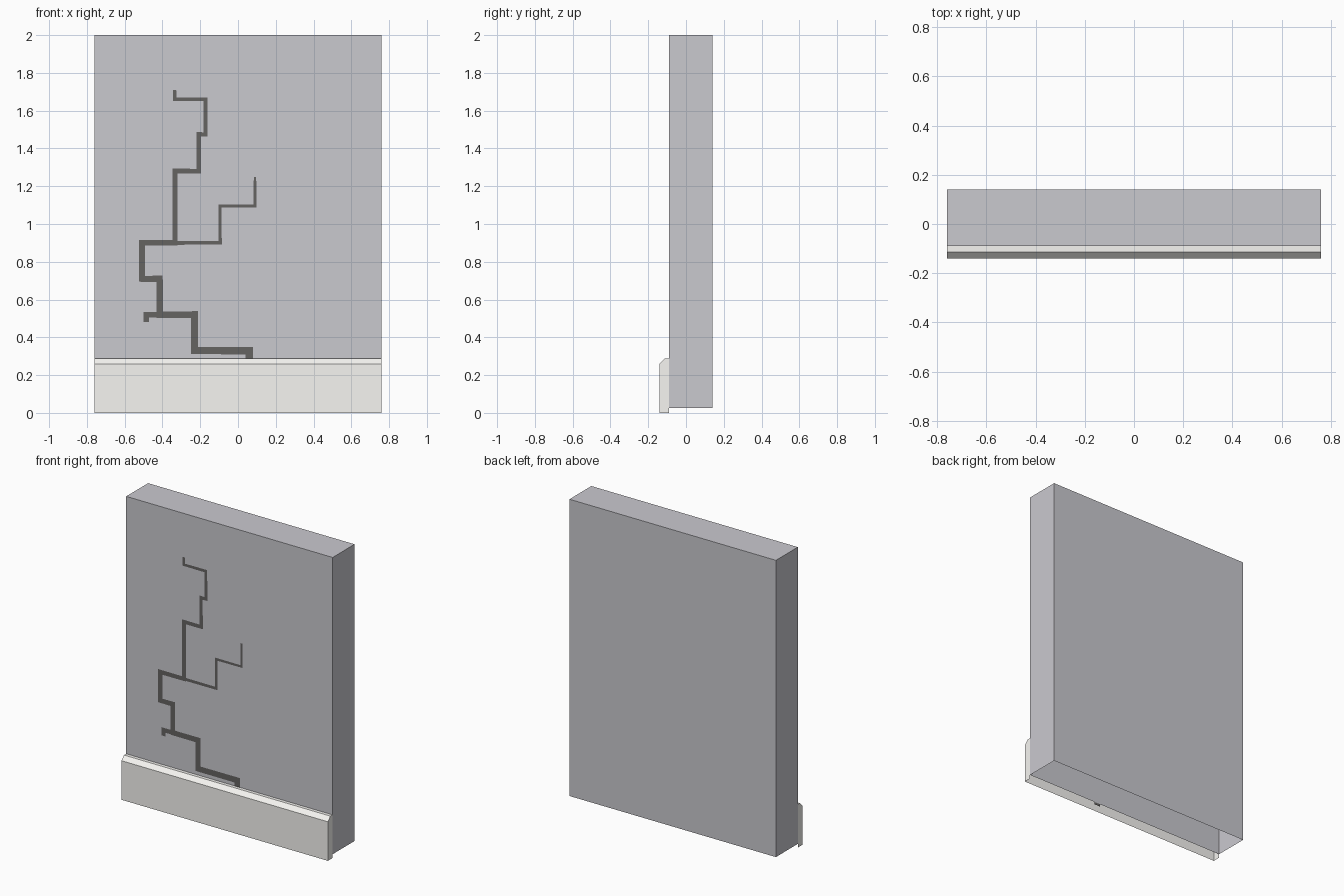
import bpy, bmesh
from mathutils import Vector

if "Cube" in bpy.data.objects:
    bpy.data.objects.remove(bpy.data.objects["Cube"])

HALF, FRONT, BACK = 0.76, -0.09, 0.14


def finish(bm, name, color):
    me = bpy.data.meshes.new(name)
    bm.to_mesh(me)
    bm.free()
    ob = bpy.data.objects.new(name, me)
    bpy.context.collection.objects.link(ob)
    mat = bpy.data.materials.new(name + "_paint")
    mat.diffuse_color = (*color, 1)
    mat.use_nodes = True
    mat.node_tree.nodes["Principled BSDF"].inputs["Base Color"].default_value = mat.diffuse_color
    me.materials.append(mat)
    return ob


def prism(name, profile, color, hidden):
    """Extrude a closed y-z profile along x; drop the sides on hidden edges."""
    bm = bmesh.new()
    a, b = [[bm.verts.new((x, y, z)) for y, z in profile] for x in (-HALF, HALF)]
    bm.faces.new(a)
    bm.faces.new(b)
    sides = []
    for i in range(len(a)):
        j = (i + 1) % len(a)
        sides.append(bm.faces.new((a[i], a[j], b[j], b[i])))
    bmesh.ops.recalc_face_normals(bm, faces=bm.faces)
    bmesh.ops.delete(bm, geom=[sides[i] for i in hidden], context='FACES')
    return finish(bm, name, color)


def crack(name, points, w0, w1, color=(0.13, 0.125, 0.12)):
    """Mitred, tapering flat ribbon laid on the wall face."""
    pts = [Vector(p) for p in points]
    dirs = [(q - p).normalized() for p, q in zip(pts, pts[1:])]
    norm = [Vector((-d.y, d.x)) for d in dirs]
    bm = bmesh.new()
    rows = []
    for i, p in enumerate(pts):
        w = (w0 + (w1 - w0) * i / (len(pts) - 1)) / 2
        n1, n2 = norm[max(i - 1, 0)], norm[min(i, len(norm) - 1)]
        off = (n1 + n2) / (1 + n1.dot(n2)) * w
        rows.append([bm.verts.new((q.x, FRONT - 0.002, q.y))
                     for q in (p + off, p - off)])
    for (a, b), (c, d) in zip(rows, rows[1:]):
        f = bm.faces.new((a, b, d, c))
        f.normal_update()
        if f.normal.y > 0:
            f.normal_flip()
    return finish(bm, name, color)


# Wall slab, open underneath
prism("wall", [(FRONT, 0.025), (BACK, 0.025), (BACK, 2), (FRONT, 2)],
      (0.59, 0.585, 0.625), hidden=[0])

# Skirting board with chamfered top edge, open underneath and against the wall
prism("skirting_board", [(FRONT, 0), (-0.14, 0), (-0.14, 0.26),
                         (-0.113, 0.287), (FRONT, 0.287)],
      (0.93, 0.92, 0.89), hidden=[0, 4])

# Stepped main crack, starting behind the skirting
crack("main_crack", [(0.22, 0.01), (0.22, 0.15), (0.06, 0.15), (0.06, 0.33),
                     (-0.23, 0.33), (-0.23, 0.52), (-0.415, 0.52),
                     (-0.415, 0.71), (-0.508, 0.71), (-0.508, 0.90),
                     (-0.333, 0.90), (-0.333, 1.28), (-0.207, 1.28),
                     (-0.207, 1.475), (-0.172, 1.475), (-0.172, 1.66),
                     (-0.335, 1.66), (-0.335, 1.71)], 0.045, 0.016)

# Side branches
crack("right_branch", [(-0.322, 0.90), (-0.095, 0.90), (-0.095, 1.095),
                       (0.09, 1.095), (0.09, 1.25)], 0.02, 0.013)
crack("left_branch", [(-0.43, 0.52), (-0.485, 0.52), (-0.485, 0.48)], 0.03, 0.028)
